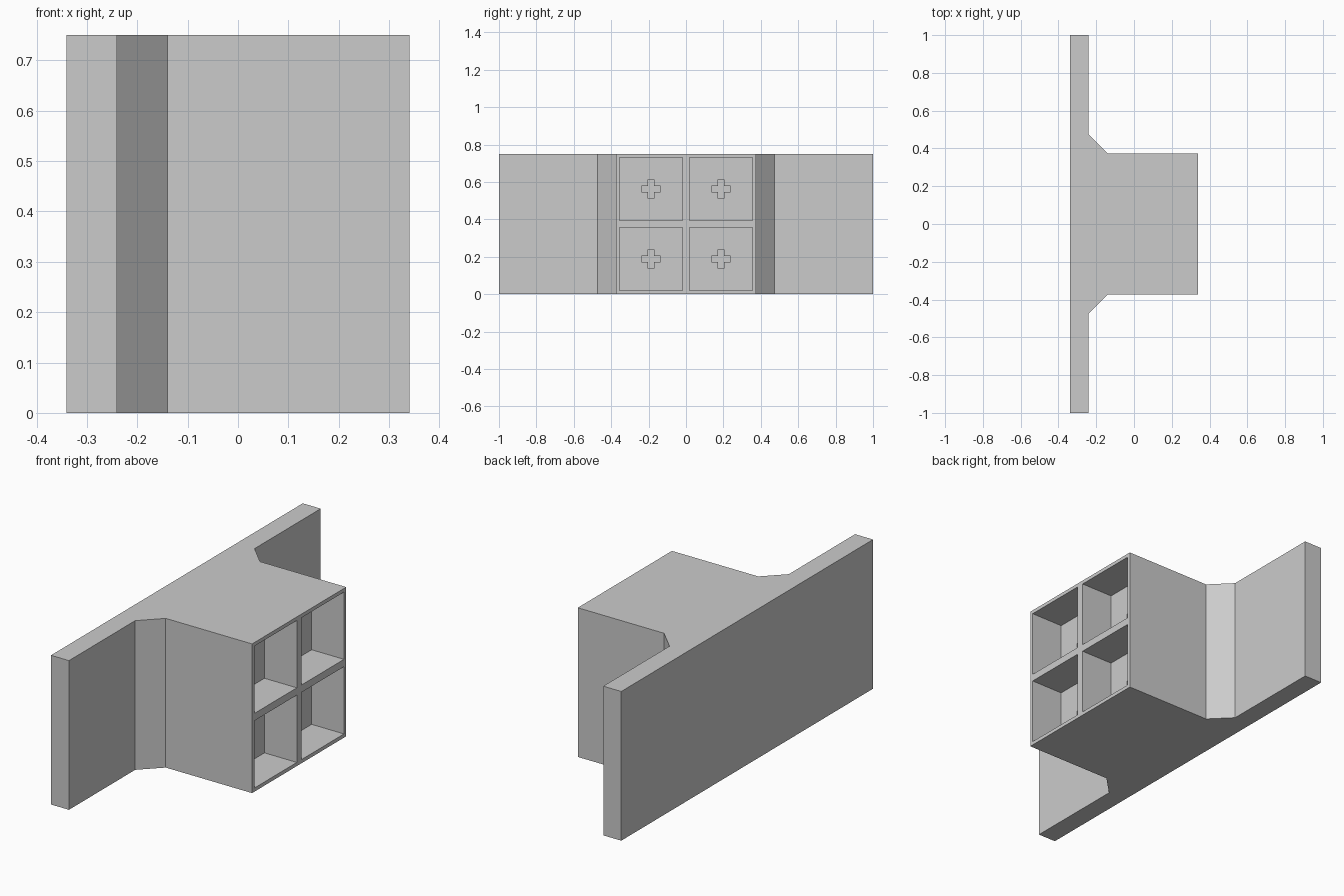
import bpy
import bmesh
from mathutils import Vector

cube = bpy.data.objects.get("Cube")
if cube:
    bpy.data.objects.remove(cube, do_unlink=True)

HEIGHT = 0.75
BACK, FRONT = -0.34, 0.34
POCKET_FLOOR = FRONT - 0.18
RECESS_FLOOR = POCKET_FLOOR - 0.18
CELL = HEIGHT / 4          # distance of each cell centre from the block's middle

grey = bpy.data.materials.new("light grey")
grey.use_nodes = True
colour = (0.6, 0.6, 0.6, 1)
grey.diffuse_color = colour
grey.node_tree.nodes["Principled BSDF"].inputs["Base Color"].default_value = colour


def prisms(name, outlines, offset):
    """One object made of closed outlines, each extruded along offset."""
    bm = bmesh.new()
    for outline in outlines:
        face = bm.faces.new([bm.verts.new(p) for p in outline])
        ext = bmesh.ops.extrude_face_region(bm, geom=[face], use_keep_orig=True)
        moved = [g for g in ext["geom"] if isinstance(g, bmesh.types.BMVert)]
        bmesh.ops.translate(bm, verts=moved, vec=Vector(offset))
    bmesh.ops.recalc_face_normals(bm, faces=bm.faces)
    mesh = bpy.data.meshes.new(name)
    bm.to_mesh(mesh)
    bm.free()
    obj = bpy.data.objects.new(name, mesh)
    mesh.materials.append(grey)
    bpy.context.collection.objects.link(obj)
    return obj


def carve(target, cutter):
    """Cut the cutter out of the target, then discard the cutter."""
    cutter.hide_render = True
    mod = target.modifiers.new(cutter.name, 'BOOLEAN')
    mod.operation = 'DIFFERENCE'
    mod.solver = 'EXACT'
    mod.object = cutter
    bpy.context.view_layer.objects.active = target
    bpy.ops.object.modifier_apply(modifier=mod.name)
    bpy.data.objects.remove(cutter, do_unlink=True)


def in_cells(shape, x):
    """Repeat a flat shape in each of the four cells at depth x."""
    return [[(x, cy + y, HEIGHT / 2 + cz + z) for y, z in shape]
            for cy in (-CELL, CELL) for cz in (-CELL, CELL)]


# Plate, chamfered shoulders and block as one extruded plan
half = [(BACK, 1), (-0.24, 1), (-0.24, 0.474), (-0.14, 0.374), (FRONT, 0.374)]
plan = half + [(x, -y) for x, y in reversed(half)]
body = prisms("mounting_block", [[(x, y, 0) for x, y in plan]], (0, 0, HEIGHT))

# Four square pockets in the block's end
s = 0.169
square = [(-s, -s), (s, -s), (s, s), (-s, s)]
carve(body, prisms("pocket_cutter", in_cells(square, POCKET_FLOOR), (0.3, 0, 0)))

# Cross-shaped blind hole in each pocket floor
a, b = 0.05, 0.016
arm = [(a, -b), (a, b), (b, b)]
cross = []
for _ in range(4):
    cross += arm
    arm = [(-z, y) for y, z in arm]
depth = POCKET_FLOOR + 0.05 - RECESS_FLOOR
carve(body, prisms("cross_cutter", in_cells(cross, RECESS_FLOOR), (depth, 0, 0)))
